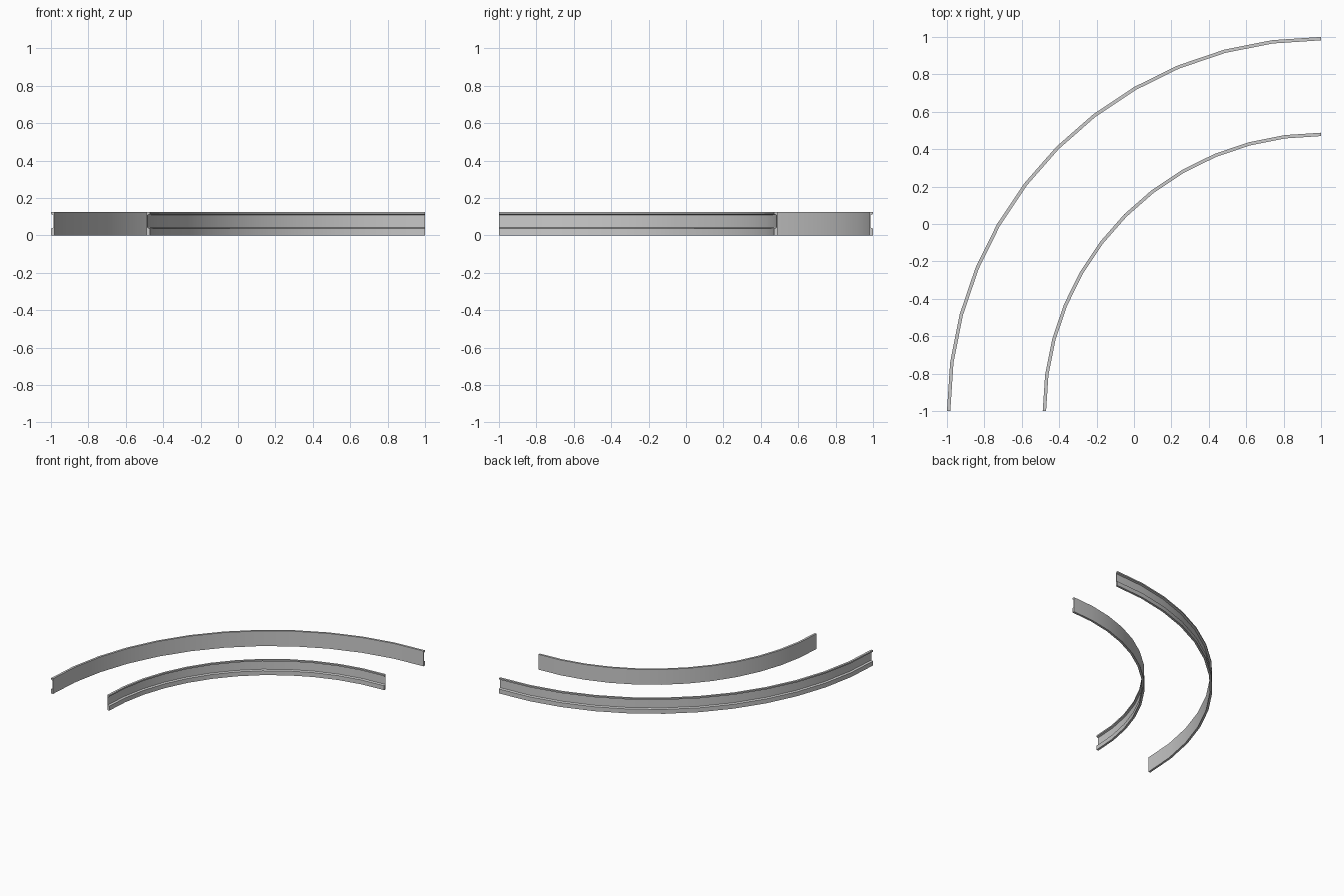
import bpy, bmesh, math

if "Cube" in bpy.data.objects:
    bpy.data.objects.remove(bpy.data.objects["Cube"])

CENTRE = (1.0, -1.0)
STEPS = 12

# Rail cross-section: (distance from flat face, height)
PROFILE = [(0.0, 0.0), (0.018, 0.0), (0.018, 0.036), (0.004, 0.042),
           (0.004, 0.108), (0.018, 0.114), (0.018, 0.125), (0.0, 0.125)]


def curved_rail(name, flat_radius, direction):
    """Sweep the profile through a quarter turn; direction is the channel side."""
    bm = bmesh.new()
    rings = []
    for i in range(STEPS + 1):
        a = math.pi / 2 + math.pi / 2 * i / STEPS
        rings.append([bm.verts.new((CENTRE[0] + (flat_radius + direction * d) * math.cos(a),
                                    CENTRE[1] + (flat_radius + direction * d) * math.sin(a), z))
                      for d, z in PROFILE])
    n = len(PROFILE)
    for r0, r1 in zip(rings, rings[1:]):
        for j in range(n):
            k = (j + 1) % n
            bm.faces.new((r0[j], r0[k], r1[k], r1[j]))
    # end caps
    bm.faces.new(rings[0])
    bm.faces.new(rings[-1])
    bmesh.ops.recalc_face_normals(bm, faces=bm.faces)
    mesh = bpy.data.meshes.new(name)
    bm.to_mesh(mesh)
    bm.free()
    ob = bpy.data.objects.new(name, mesh)
    bpy.context.collection.objects.link(ob)
    bpy.ops.object.select_all(action='DESELECT')
    ob.select_set(True)
    bpy.context.view_layer.objects.active = ob
    bpy.ops.object.shade_smooth_by_angle(angle=math.radians(40))


# outer rail opens outward, inner rail opens toward the curve centre
curved_rail("outer_rail", 1.982, 1)
curved_rail("inner_rail", 1.488, -1)
